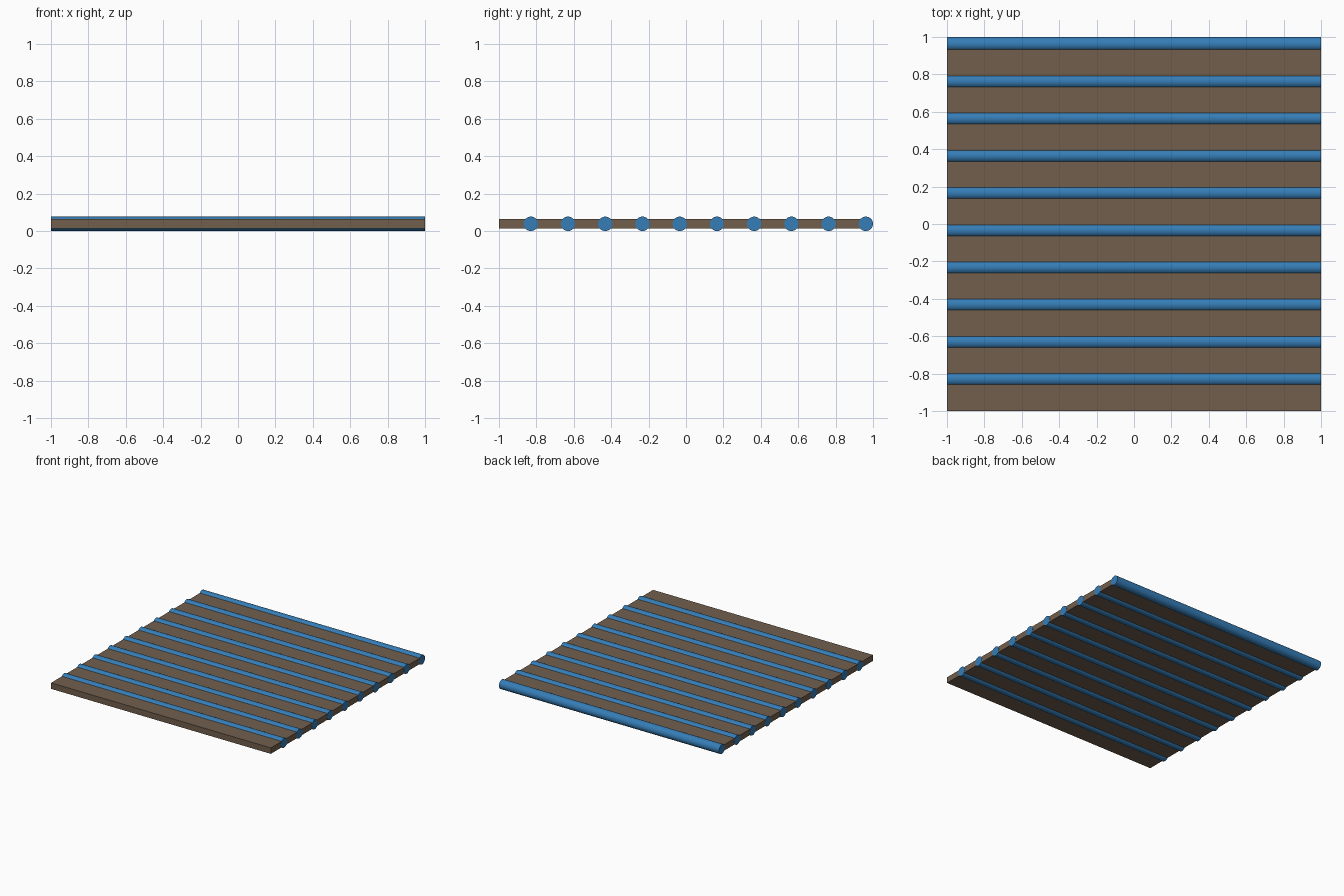
import bpy, math

if "Cube" in bpy.data.objects:
    bpy.data.objects.remove(bpy.data.objects["Cube"])

R = 0.0385          # rod radius, also the height of the panel's middle
PITCH = 0.199       # spacing of rods
LAST = 1 - R        # centre of the rod on the back edge
COUNT = 10
HALF_THICK = 0.0245


def material(name, rgb):
    m = bpy.data.materials.new(name)
    m.diffuse_color = (*rgb, 1)
    m.use_nodes = True
    m.node_tree.nodes["Principled BSDF"].inputs["Base Color"].default_value = m.diffuse_color
    return m


brown = material("brown wood", (0.165, 0.113, 0.073))
blue = material("blue rod", (0.036, 0.205, 0.47))


def slat(name, y0, y1):
    bpy.ops.mesh.primitive_cube_add(size=1, location=(0, (y0 + y1) / 2, R))
    o = bpy.context.object
    o.name = name
    o.scale = (1.998, y1 - y0, 2 * HALF_THICK)
    bpy.ops.object.transform_apply(location=False, rotation=False, scale=True)
    o.data.materials.append(brown)


def rod(name, y):
    bpy.ops.mesh.primitive_cylinder_add(vertices=32, radius=R, depth=2,
                                        location=(0, y, R),
                                        rotation=(0, math.pi / 2, 0))
    o = bpy.context.object
    o.name = name
    o.data.materials.append(blue)
    bpy.ops.object.shade_smooth_by_angle(angle=math.radians(40))


# Rods from front to back, each with the slat in front of it
# (slat edges tuck just inside the round rods)
tuck = 0.027
rods = [LAST - PITCH * (COUNT - 1 - i) for i in range(COUNT)]
for i, y in enumerate(rods):
    rod(f"rod_{i + 1}", y)
    start = -1 if i == 0 else rods[i - 1] + tuck
    slat(f"slat_{i + 1}", start, y - tuck)
